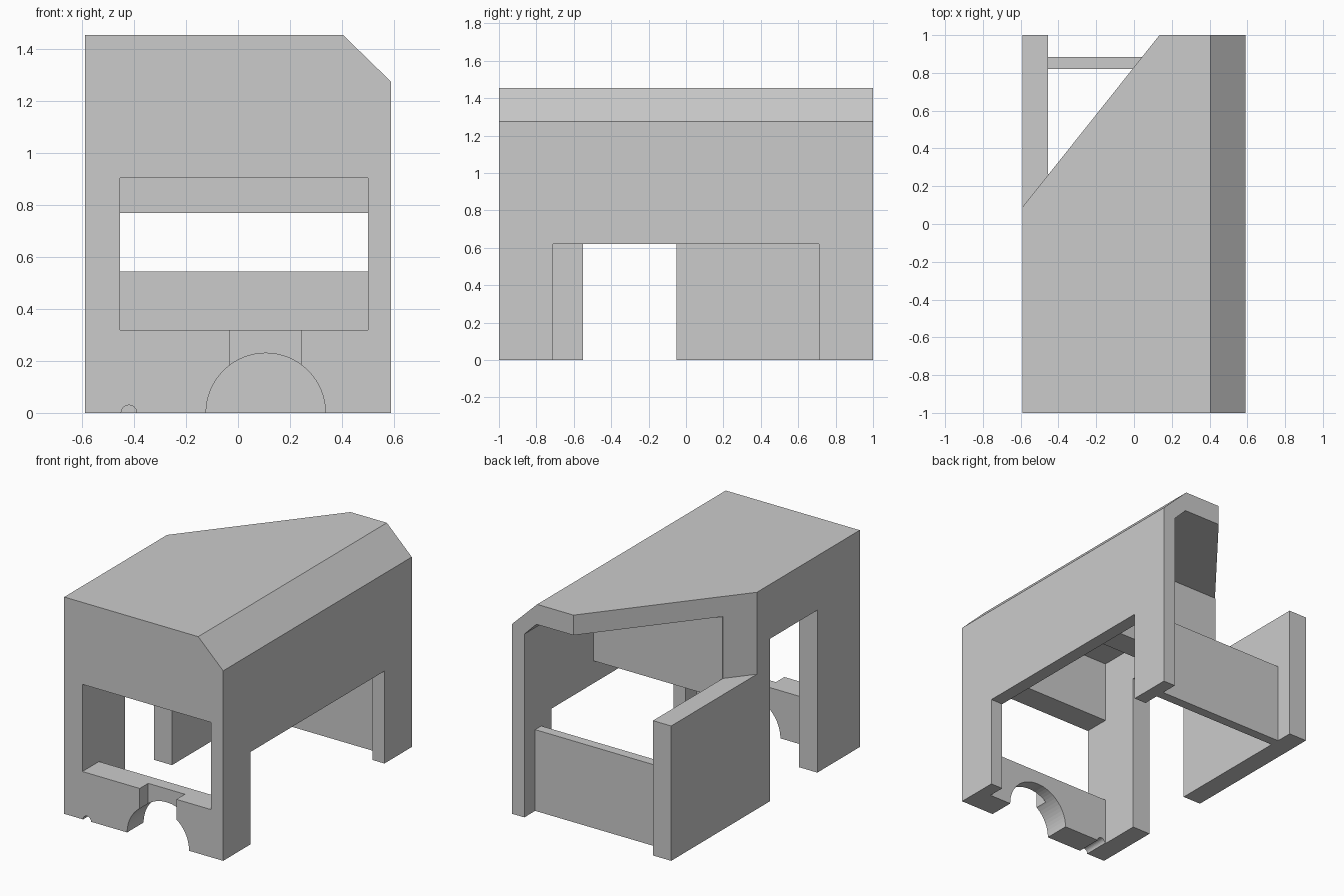
import bpy, bmesh, math

old = bpy.data.objects.get("Cube")
if old:
    bpy.data.objects.remove(old, do_unlink=True)

grey = bpy.data.materials.new("plain grey")
grey.use_nodes = True
COLOUR = (0.6, 0.6, 0.6, 1)
grey.diffuse_color = COLOUR
grey.node_tree.nodes["Principled BSDF"].inputs["Base Color"].default_value = COLOUR


def prism(name, points, start, end, axis="y"):
    """Extrude an (x, z) profile along y, or an (x, y) outline along z."""
    bm = bmesh.new()
    place = (lambda a, b, t: (a, t, b)) if axis == "y" else (lambda a, b, t: (a, b, t))
    face = bm.faces.new([bm.verts.new(place(a, b, start)) for a, b in points])
    moved = bmesh.ops.extrude_face_region(bm, geom=[face])["geom"]
    shift = place(0, 0, end - start)
    bmesh.ops.translate(bm, vec=shift, verts=[v for v in moved if isinstance(v, bmesh.types.BMVert)])
    bmesh.ops.recalc_face_normals(bm, faces=bm.faces)
    mesh = bpy.data.meshes.new(name)
    bm.to_mesh(mesh)
    bm.free()
    mesh.materials.append(grey)
    obj = bpy.data.objects.new(name, mesh)
    bpy.context.collection.objects.link(obj)
    return obj


def box(name, x0, x1, y0, y1, z0, z1):
    return prism(name, [(x0, z0), (x1, z0), (x1, z1), (x0, z1)], y0, y1)


def cylinder(name, x, radius, sides):
    turn = 2 * math.pi / sides
    ring = [(x + radius * math.cos(i * turn), radius * math.sin(i * turn)) for i in range(sides)]
    return prism(name, ring, -1.2, -0.6)


def cut(obj, cutters):
    """Subtract each cutter from the part, then discard it."""
    bpy.context.view_layer.objects.active = obj
    for cutter in cutters:
        cutter.hide_render = True
        mod = obj.modifiers.new("cut", "BOOLEAN")
        mod.operation, mod.solver, mod.object = "DIFFERENCE", "EXACT", cutter
        bpy.ops.object.modifier_apply(modifier=mod.name)
        bpy.data.objects.remove(cutter, do_unlink=True)


# Main dimensions
LEFT, RIGHT = -0.59, 0.59
IN_L, IN_R = -0.455, 0.5
TOP, CEILING = 1.455, 1.32
PANEL = 0.175


def inner_profile(bottom):
    return [(IN_L, bottom), (IN_R, bottom), (IN_R, 1.23), (0.41, CEILING), (IN_L, CEILING)]


# Chamfered housing: roof and both side walls
housing = prism("housing", [(LEFT, 0), (RIGHT, 0), (RIGHT, 1.275), (0.405, TOP), (LEFT, TOP)], -1, 1)
slope = (1 - 0.09) / (0.135 - LEFT)
cut(housing, [
    prism("cavity", inner_profile(-0.2), -1.2, 1.2),
    box("wide_opening", 0.3, 0.8, -0.71, 0.71, -0.2, 0.62),
    box("doorway", -0.8, -0.3, -0.55, -0.05, -0.2, 1.09),
    prism("slanted_corner", [(-0.8, 0.09 + slope * (-0.8 - LEFT)), (0.3, 1 + slope * 0.165), (-0.8, 1.3)],
          0.905, 1.8, axis="z"),
])

# Front panel above the window, and the hanging partition
prism("front_upper_panel", inner_profile(0.905), -1, -1 + PANEL)
prism("hanging_partition", inner_profile(0.77), 0.09, 0.09 + PANEL)

# Front sill with arch, recess and small groove
sill = box("front_sill", IN_L, IN_R, -1, -1 + PANEL, 0, 0.32)
cut(sill, [
    cylinder("arch", 0.107, 0.23, 64),
    cylinder("groove", -0.42, 0.03, 24),
    box("recess", -0.03, 0.243, -1.2, -0.91, 0.1, 0.5),
])

# Low thin rear panel
box("rear_panel", IN_L, IN_R, 0.82, 0.885, 0, 0.545)
